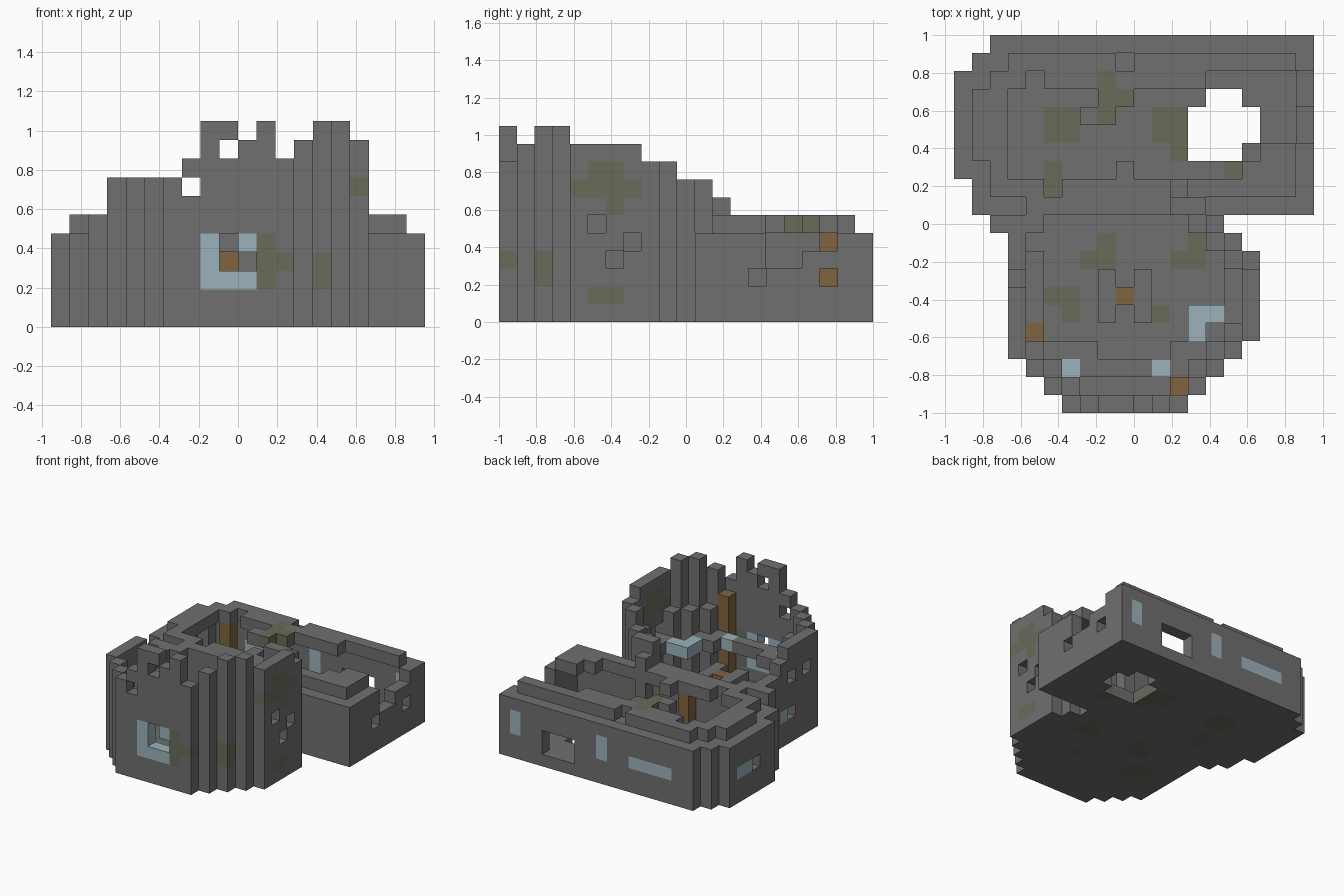
import bpy, bmesh
from itertools import product
from mathutils import Vector

cube = bpy.data.objects.get("Cube")
if cube:
    bpy.data.objects.remove(cube)

UNIT = 2 / 21
ORIGIN = Vector((-10 * UNIT, -1, 0))
COLOURS = {
    "stone": (0.16, 0.16, 0.16, 1),
    "glass": (0.33, 0.45, 0.50, 1),
    "moss": (0.14, 0.15, 0.10, 1),
    "wood": (0.22, 0.125, 0.05, 1),
}
cells = {}   # block position -> (part, colour)


def block(part, xs, ys, zs, colour="stone"):
    for p in product(xs, ys, zs):
        cells[p] = (part, colour)


def cut(xs, ys, zs):
    for p in product(xs, ys, zs):
        cells.pop(p, None)


def paint(colour, xs, ys, zs):
    for p in product(xs, ys, zs):
        if p in cells:
            cells[p] = (cells[p][0], colour)


def span(a, b):
    return range(a, b + 1)


def plan(first_row, rows):
    return {(i, first_row + n) for n, (a, b) in enumerate(rows) for i in span(a, b)}


def edge(area, i, j, diagonal=True):
    around = [(a, b) for a in (-1, 0, 1) for b in (-1, 0, 1) if diagonal or a * b == 0]
    return any((i + a, j + b) not in area for a, b in around)


tower = plan(0, [(6, 12), (5, 13), (4, 14), (3, 15)] + [(3, 16)] * 5
             + [(3, 15), (3, 14), (4, 13)])
hall = plan(11, [(1, 19)] * 2 + [(0, 19)] * 6 + [(1, 19), (2, 19)]) | {(2, 10)}

# Ground slab
for i, j in tower | hall:
    block("floor", [i], [j], [0])

# Hall walls, one block lower than the roof
for i, j in hall:
    if edge(hall, i, j) and (i, j) not in tower:
        block("hall_wall", [i], [j], span(1, 4))
block("hall_wall", [2], [10], span(1, 5))

# Broken hall roof, set in by one block
for i, j in hall:
    if not edge(hall, i, j):
        block("hall_roof", [i], [j], [5])
cut(span(3, 7), span(13, 17), [5])
cut([4], [18], [5])
cut(span(8, 16), span(13, 15), [5])
cut(span(10, 16), span(16, 17), [5])
cut(span(14, 17), [18], [5])
cut(span(17, 18), span(15, 18), [5])
cut([9], [19], [5])
block("hall_roof", [16], [13], [5])
block("hall_roof", [7], [16], [5])
block("hall_roof", [9], [13], [5])
cut([9], [16], [5])

# Ruined tower wall with a ragged top
FRONT = dict(zip(span(6, 12), (8, 9, 11, 11, 10, 11, 9)))


def wall_height(i, j):
    if j == 0:
        return FRONT[i]
    if j == 11:
        return 8 if i > 11 else 6
    if i < 8:
        return max(6, 8 - max(0, j - 6))
    if j > 7:
        return 8 if j == 10 else 9
    return 11 if i in (14, 15) else 10


for i, j in tower:
    if edge(tower, i, j):
        top = wall_height(i, j)
        if not edge(tower, i, j, False):
            top = min(top, 6 if i < 12 else 7)
        block("tower_wall", [i], [j], span(1, top - 1))
cut(span(5, 11), [10], span(1, 6))
block("tower_wall", [12], [12], span(1, 6))

# Remains of the upper floor
block("upper_floor", span(8, 10), span(5, 7), [3])
block("upper_floor", span(8, 10), [2], [4])
block("upper_floor", span(5, 7), span(2, 3), [4])
block("upper_floor", span(12, 14), span(2, 3), [4])
block("upper_floor", [4], span(3, 8), [4])
block("upper_floor", [15], span(4, 8), [4])
cut([9], span(5, 7), [3])

# Wooden posts
block("hall_post", [3], [18], span(1, 4), "wood")
block("hall_post", [8], [12], span(1, 4), "wood")
block("tower_post", [12], [1], span(1, 7), "wood")
block("tower_post", [4], [4], span(1, 4), "wood")
block("tower_post", [9], [6], span(1, 3), "wood")

# Front window: glass remains around the broken middle
cut(span(9, 10), [0], span(3, 4))
paint("glass", [8], [0], span(2, 4))
paint("glass", span(8, 10), [0], [2])
block("front_window", [10], [0], [4], "glass")
cut(span(8, 10), [1], span(2, 4))

# Glass blocks of the upper floor
block("upper_glass", span(13, 14), [5], [4], "glass")
block("upper_glass", [13], [4], [4], "glass")
block("upper_glass", [6], [2], [4], "glass")
block("upper_glass", [11], [2], [4], "glass")

# Holes in the tower wall
cut([7], [0], [7])
cut([9], [0], [9])
for j, k in ((5, 5), (7, 4), (6, 3)):
    cut([16], [j], [k])
for j, k in ((4, 5), (6, 5), (6, 2)):
    cut([3], [j], [k])
paint("glass", [3], [7], [2])

# Hall windows and breaches
paint("glass", [18], [20], span(2, 3))
paint("glass", [10], [20], span(2, 3))
paint("glass", span(4, 7), [20], [2])
paint("glass", [0], span(16, 17), [2])
cut([0], [15], [2])
cut(span(13, 15), [20], span(1, 2))
cut([19], [14], [2])
cut([19], [18], [2])
cut([19], span(15, 16), [3])
cut([19], span(15, 18), [4])

# Hole through the ground slab
cut(span(13, 15), [14], [0])
cut(span(13, 16), span(15, 16), [0])
cut(span(14, 15), [17], [0])

# Moss on the tower walls
paint("moss", [11], [0], span(2, 4))
paint("moss", [12], [0], [3])
paint("moss", [14], [2], span(2, 3))
paint("moss", [16], span(4, 7), [7])
paint("moss", [16], span(5, 6), [8])
paint("moss", [16], [6], [6])
paint("moss", [16], span(5, 6), [1])

# Moss on the floor and roof
for xs, ys in (((8,), (8, 9)), ((7,), (8,)), ((13,), (8, 9)), ((12,), (8,)),
               ((5, 6), (6,)), ((6,), (5,)), ((11,), (5,)), ((5, 6), (15, 16)),
               ((5,), (12, 13)), ((11, 12), (15, 16)), ((12,), (14,)), ((15,), (13,))):
    paint("moss", xs, ys, [0])
paint("moss", [8], span(16, 18), [5])
paint("moss", [9], [17], [5])
cut([5], [12], [5])

# Materials
materials = []
for name, colour in COLOURS.items():
    mat = bpy.data.materials.new(name)
    mat.use_nodes = True
    mat.diffuse_color = colour
    shader = mat.node_tree.nodes["Principled BSDF"]
    shader.inputs["Base Color"].default_value = colour
    shader.inputs["Roughness"].default_value = 0.9
    materials.append(mat)
slots = {name: n for n, name in enumerate(COLOURS)}

# One mesh per part, keeping only the exposed block faces
for part in sorted({p for p, c in cells.values()}):
    bm = bmesh.new()
    for pos, (owner, colour) in cells.items():
        if owner != part:
            continue
        for axis, side in product(range(3), (0, 1)):
            step = list(pos)
            step[axis] += 2 * side - 1
            if tuple(step) in cells:
                continue
            u, v = Vector(), Vector()
            u[(axis + 1) % 3] = v[(axis + 2) % 3] = 1
            base = Vector(pos)
            base[axis] += side
            ring = [base, base + u, base + u + v, base + v]
            if not side:
                ring.reverse()
            face = bm.faces.new([bm.verts.new(ORIGIN + c * UNIT) for c in ring])
            face.material_index = slots[colour]
    bmesh.ops.remove_doubles(bm, verts=bm.verts, dist=UNIT / 100)
    mesh = bpy.data.meshes.new(part)
    bm.to_mesh(mesh)
    bm.free()
    for mat in materials:
        mesh.materials.append(mat)
    bpy.context.collection.objects.link(bpy.data.objects.new(part, mesh))
